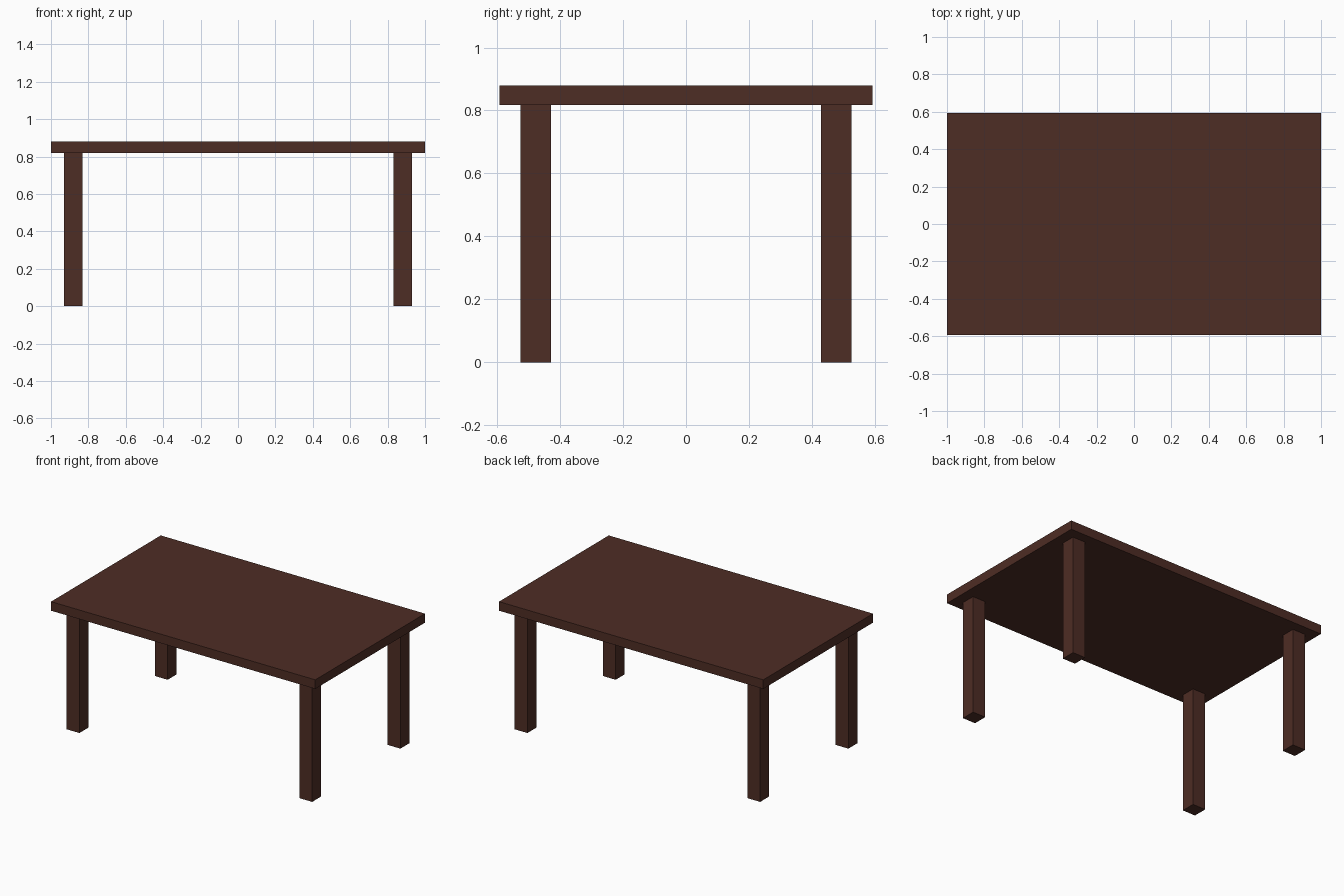
import bpy

if "Cube" in bpy.data.objects:
    bpy.data.objects.remove(bpy.data.objects["Cube"])

wood = bpy.data.materials.new("dark brown wood")
wood.diffuse_color = (0.076, 0.026, 0.018, 1.0)
wood.use_nodes = True
wood.node_tree.nodes["Principled BSDF"].inputs["Base Color"].default_value = wood.diffuse_color


def box(name, lo, hi):
    """Axis-aligned box between two corners, transform applied."""
    bpy.ops.mesh.primitive_cube_add(size=1)
    ob = bpy.context.object
    ob.name = name
    for v in ob.data.vertices:
        v.co = [lo[i] + (v.co[i] + 0.5) * (hi[i] - lo[i]) for i in range(3)]
    ob.data.materials.append(wood)
    return ob


TOP_Z, UNDER_Z = 0.88, 0.818
LEG_X, LEG_Y, LEG_HALF = 0.881, 0.477, 0.0485

# Table top
box("table_top", (-1.0, -0.593, UNDER_Z), (1.0, 0.593, TOP_Z))

# Four square legs
for y_name, sy in (("front", -1), ("back", 1)):
    for x_name, sx in (("left", -1), ("right", 1)):
        cx, cy = sx * LEG_X, sy * LEG_Y
        box(f"{y_name}_{x_name}_leg",
            (cx - LEG_HALF, cy - LEG_HALF, 0.0),
            (cx + LEG_HALF, cy + LEG_HALF, UNDER_Z))
